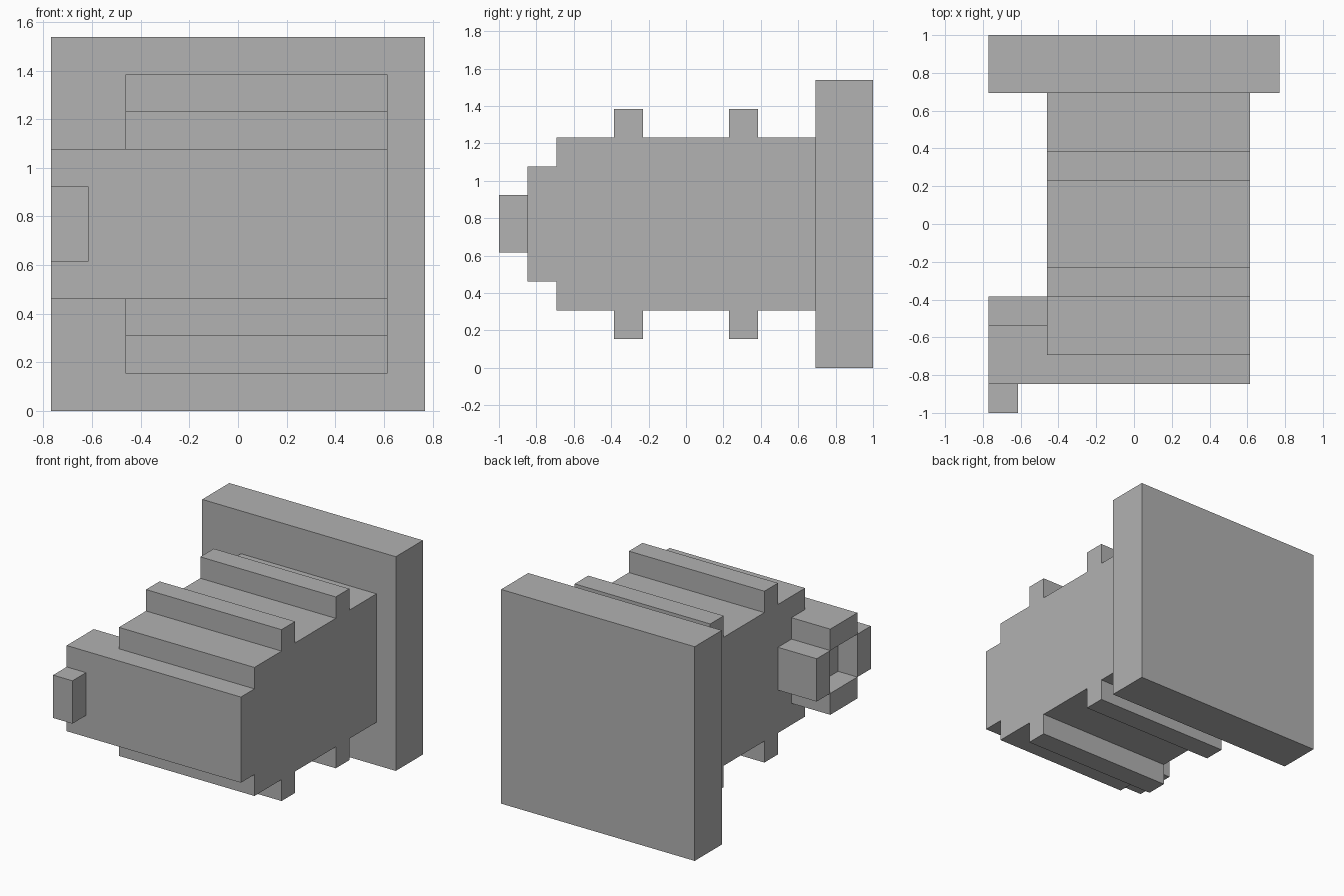
import bpy, bmesh
from mathutils import Vector

UNIT = 2 / 13                      # one block of the grid everything sits on

if "Cube" in bpy.data.objects:
    bpy.data.objects.remove(bpy.data.objects["Cube"], do_unlink=True)

grey = bpy.data.materials.new("plain grey")
grey.use_nodes = True
colour = (0.445, 0.445, 0.445, 1)
grey.diffuse_color = colour
grey.node_tree.nodes["Principled BSDF"].inputs["Base Color"].default_value = colour


def extrude(name, outline, direction, place):
    """Extrude a closed outline; place() turns outline pairs into block positions."""
    bm = bmesh.new()
    face = bm.faces.new([bm.verts.new(Vector(place(a, b)) * UNIT) for a, b in outline])
    made = bmesh.ops.extrude_face_region(bm, geom=[face], use_keep_orig=True)
    moved = [v for v in made["geom"] if isinstance(v, bmesh.types.BMVert)]
    bmesh.ops.translate(bm, verts=moved, vec=Vector(direction) * UNIT)
    bmesh.ops.recalc_face_normals(bm, faces=bm.faces)
    mesh = bpy.data.meshes.new(name)
    bm.to_mesh(mesh)
    bm.free()
    mesh.materials.append(grey)
    obj = bpy.data.objects.new(name, mesh)
    bpy.context.collection.objects.link(obj)
    return obj


def box(name, x, y, z):
    """Box between (low, high) block positions on each axis."""
    outline = [(x[0], y[0]), (x[1], y[0]), (x[1], y[1]), (x[0], y[1])]
    return extrude(name, outline, (0, 0, z[1] - z[0]), lambda a, b: (a, b, z[0]))


# Back plate
box("back_plate", (-5, 5), (4.5, 6.5), (0, 10))

# Body: stepped side outline with two ribs, mirrored top to bottom
upper = [(-5.5, 7), (-4.5, 7), (-4.5, 8)]
for rib in (-2.5, 1.5):
    upper += [(rib, 8), (rib, 9), (rib + 1, 9), (rib + 1, 8)]
upper.append((4.5, 8))
lower = [(y, 10 - z) for y, z in reversed(upper)]
extrude("ribbed_body", upper + lower, (7, 0, 0), lambda a, b: (-3, a, b))

# Side bracket: channel section running front to back
channel_half = [(-3, 7), (-5, 7), (-5, 6), (-4, 6)]
channel = channel_half + [(x, 10 - z) for x, z in reversed(channel_half)]
extrude("side_bracket", channel, (0, 2, 0), lambda a, b: (a, -5.5, b))

# Posts closing the two ends of the bracket
box("bracket_front_tab", (-5, -4), (-6.5, -5.5), (4, 6))
box("bracket_rear_post", (-5, -3), (-3.5, -2.5), (4, 6))
